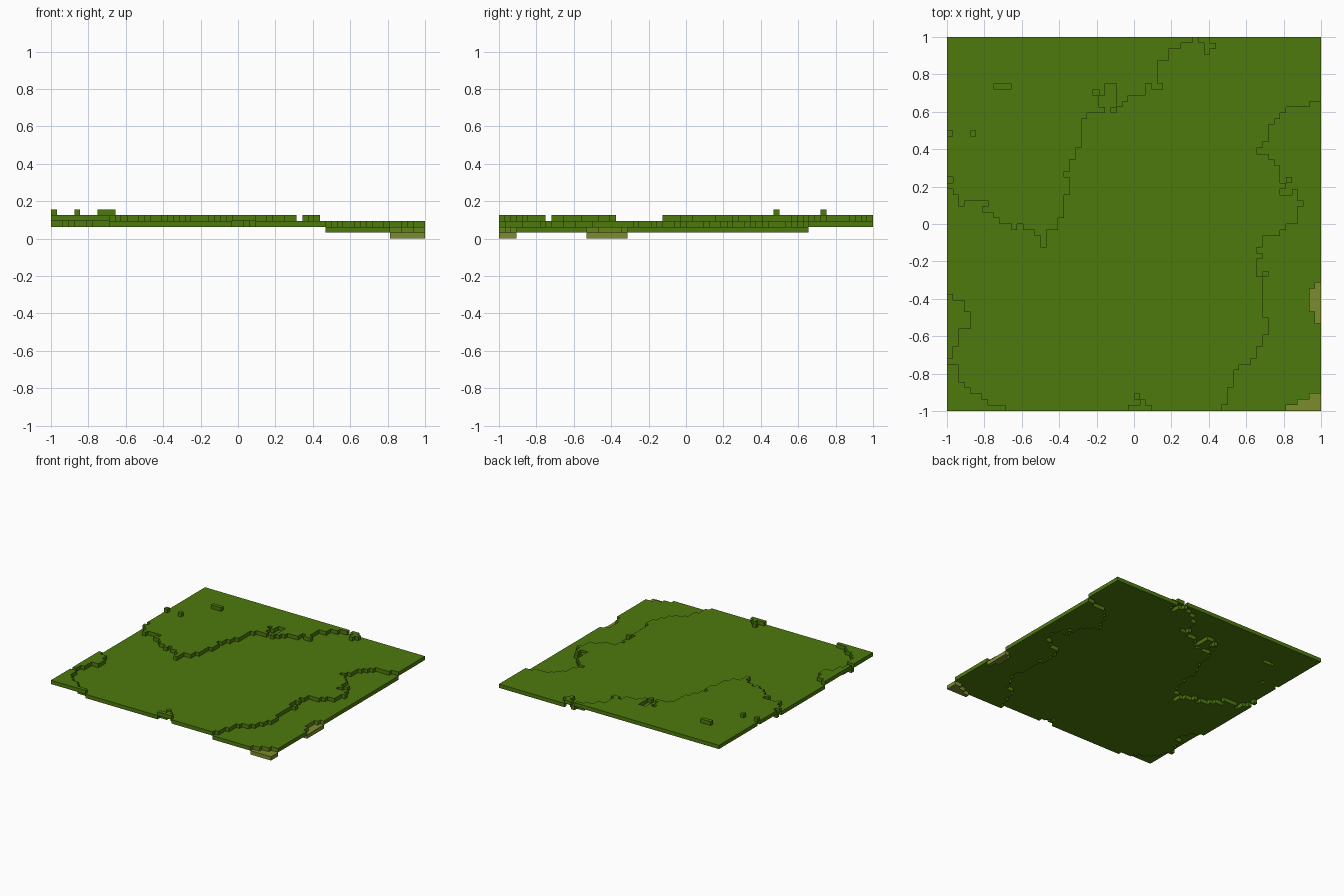
import bpy, bmesh

cube = bpy.data.objects.get("Cube")
if cube:
    bpy.data.objects.remove(cube, do_unlink=True)

N = 64           # blocks along each side
S = 2 / N        # block size


def material(name, rgb):
    m = bpy.data.materials.new(name)
    m.use_nodes = True
    m.diffuse_color = (*rgb, 1)
    bsdf = m.node_tree.nodes["Principled BSDF"]
    bsdf.inputs["Base Color"].default_value = (*rgb, 1)
    bsdf.inputs["Roughness"].default_value = 0.9
    return m


grass = material("grass green", (0.076, 0.195, 0.004))
sand = material("olive sand", (0.195, 0.262, 0.026))
bank = material("bank green", (0.13, 0.225, 0.012))


def stair(x, y, *turns):
    """Stepped outline: after the start, turns alternate new x, new y."""
    pts = [(x, y)]
    for k, v in enumerate(turns):
        x, y = (v, y) if k % 2 == 0 else (x, v)
        pts.append((x, y))
    return pts


def box(x0, y0, x1, y1):
    return stair(x0, y0, x1, y1, x0)


def inside(pts, i, j):
    """Even-odd test at the centre of block i, j."""
    hit = False
    for (xa, ya), (xb, yb) in zip(pts, pts[1:] + pts[:1]):
        if xa == xb and xa > i + 0.5 and min(ya, yb) < j + 0.5 < max(ya, yb):
            hit = not hit
    return hit


# Height map: the meadow is level 2, outlines repaint the other levels
height = {(i, j): 2 for i in range(N) for j in range(N)}


def paint(level, *outlines):
    for pts in outlines:
        for cell in height:
            if inside(pts, *cell):
                height[cell] = level


# Upland: large corner, two left-edge patches, two small bumps
paint(3,
      stair(0, 38, 1, 37, 2, 35, 3, 36, 7, 35, 6, 34, 8, 33, 9, 32, 11, 31,
            12, 32, 13, 31, 15, 30, 16, 28, 17, 31, 19, 33, 20, 37, 21, 40,
            20, 41, 21, 43, 22, 45, 23, 50, 24, 51, 27, 52, 26, 54, 27, 56,
            29, 52, 30, 53, 31, 54, 34, 56, 35, 55, 37, 56, 36, 60, 38, 62,
            40, 63, 42, 64, 0),
      box(28, 51, 29, 52),
      stair(43, 64, 43, 63, 44, 61, 45, 62, 46, 63, 45, 64),
      stair(0, 20, 1, 19, 3, 17, 4, 14, 2, 11, 1, 9, 0),
      stair(0, 8, 2, 5, 3, 4, 4, 3, 6, 2, 7, 1, 10, 0, 0),
      box(31, 0, 35, 1), box(33, 1, 34, 2), box(32, 2, 33, 3))
# Single dips in the upland
paint(2, box(0, 39, 1, 40), box(25, 54, 26, 55))
# Lowland along the right side
paint(1,
      stair(47, 0, 47, 1, 48, 4, 49, 7, 50, 8, 52, 9, 53, 11, 54, 13, 55, 16,
            54, 23, 53, 26, 54, 27, 53, 28, 54, 30, 57, 31, 58, 32, 60, 35,
            61, 36, 60, 38, 59, 37, 57, 38, 58, 39, 57, 42, 56, 43, 55, 44,
            54, 46, 55, 49, 56, 50, 57, 51, 58, 52, 62, 53, 64, 0),
      box(53, 44, 54, 45))
paint(2, box(54, 23, 55, 24), box(58, 39, 59, 40))
# Sand pits on the right edge and corner
paint(0,
      stair(58, 0, 58, 1, 60, 2, 62, 3, 64, 0),
      box(63, 15, 64, 22), box(62, 17, 63, 21))
# Loose blocks on top of the upland
paint(4, box(0, 47, 1, 48), box(4, 47, 5, 48), box(8, 55, 11, 56))


def layer(name, level, mats):
    """One-block-thick slab of every block at this level."""
    bm = bmesh.new()
    cache = {}

    def vert(i, j, k):
        if (i, j, k) not in cache:
            cache[i, j, k] = bm.verts.new((i * S - 1, j * S - 1, (level + k) * S))
        return cache[i, j, k]

    for (i, j), h in height.items():
        if h != level:
            continue
        ring = [(i, j), (i + 1, j), (i + 1, j + 1), (i, j + 1)]
        bm.faces.new([vert(*p, 1) for p in ring])
        bm.faces.new([vert(*p, 0) for p in reversed(ring)])
        # side walls only where the neighbour is at another level
        for k, (dx, dy) in enumerate([(0, -1), (1, 0), (0, 1), (-1, 0)]):
            other = height.get((i + dx, j + dy))
            if other != level:
                a, b = ring[k], ring[(k + 1) % 4]
                f = bm.faces.new([vert(*a, 0), vert(*b, 0), vert(*b, 1), vert(*a, 1)])
                if other == 0:
                    f.material_index = len(mats) - 1
    mesh = bpy.data.meshes.new(name)
    bm.to_mesh(mesh)
    bm.free()
    for m in mats:
        mesh.materials.append(m)
    bpy.context.collection.objects.link(bpy.data.objects.new(name, mesh))


layer("sand_pits", 0, [sand])
layer("lowland", 1, [grass, bank])
layer("meadow", 2, [grass])
layer("upland", 3, [grass])
layer("top_blocks", 4, [grass])
